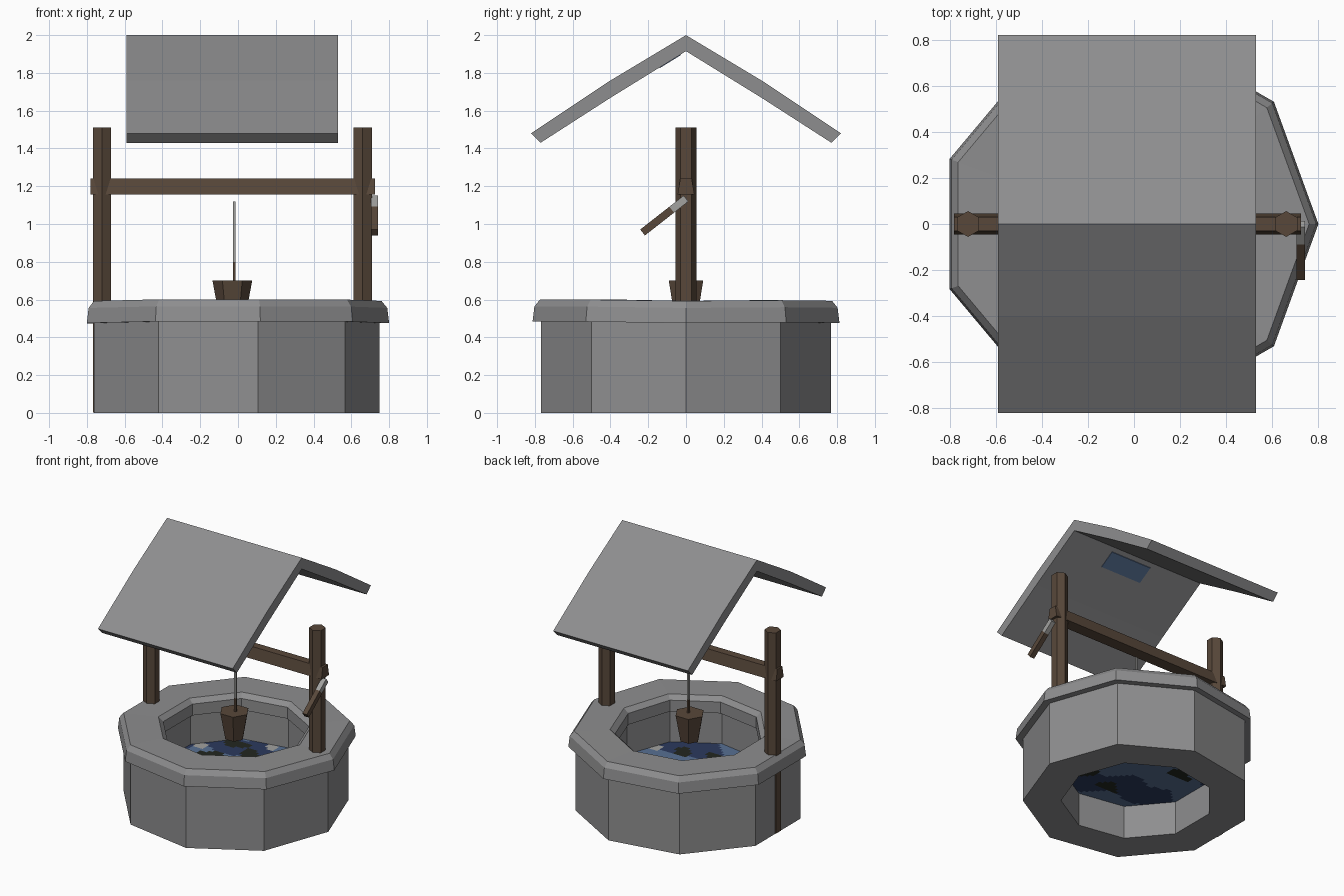
import bpy, bmesh, math, random
from mathutils import Vector

if "Cube" in bpy.data.objects:
    bpy.data.objects.remove(bpy.data.objects["Cube"])

random.seed(4)


def mat(name, r, g, b):
    m = bpy.data.materials.new(name)
    m.diffuse_color = (r, g, b, 1)
    m.use_nodes = True
    m.node_tree.nodes["Principled BSDF"].inputs["Base Color"].default_value = m.diffuse_color
    return m


STONE = mat("stone_grey", 0.27, 0.27, 0.275)
WOOD = mat("dark_wood", 0.098, 0.064, 0.042)
PALE = mat("pale_grey", 0.36, 0.36, 0.35)
BLUE = mat("water_blue", 0.095, 0.16, 0.29)
NAVY = mat("deep_blue", 0.025, 0.042, 0.11)
MOSS = mat("dark_moss", 0.016, 0.02, 0.014)


def finish(name, bm, *mats):
    bmesh.ops.recalc_face_normals(bm, faces=bm.faces)
    me = bpy.data.meshes.new(name)
    bm.to_mesh(me)
    bm.free()
    for m in mats:
        me.materials.append(m)
    ob = bpy.data.objects.new(name, me)
    bpy.context.collection.objects.link(ob)
    return ob


def ring(name, profile, cx, sides, material, jitter=0.0):
    """Revolve a closed (radius, z) profile into a faceted ring."""
    bm = bmesh.new()
    cols = []
    for i in range(sides):
        a = math.tau * i / sides
        dz = random.uniform(-jitter, 0)
        cols.append([bm.verts.new((cx + r * math.cos(a), r * math.sin(a), z + dz))
                     for r, z in profile])
    n = len(profile)
    for i in range(sides):
        p, q = cols[i], cols[(i + 1) % sides]
        for j in range(n):
            k = (j + 1) % n
            bm.faces.new((p[j], q[j], q[k], p[k]))
    return finish(name, bm, material)


def prism(name, x, z0, z1, r0, r1, sides, turn, material):
    """Upright tapered prism."""
    bm = bmesh.new()
    rings = [[bm.verts.new((x + r * math.cos(turn + math.tau * i / sides),
                            r * math.sin(turn + math.tau * i / sides), z))
              for i in range(sides)] for r, z in ((r0, z0), (r1, z1))]
    for i in range(sides):
        j = (i + 1) % sides
        bm.faces.new((rings[0][i], rings[0][j], rings[1][j], rings[1][i]))
    bm.faces.new(rings[0])
    bm.faces.new(rings[1])
    return finish(name, bm, material)


def extrude_x(name, outline, x0, x1, material):
    """Extrude a (y, z) outline along x."""
    bm = bmesh.new()
    f = bm.faces.new([bm.verts.new((x0, y, z)) for y, z in outline])
    new = bmesh.ops.extrude_face_region(bm, geom=[f])["geom"]
    bmesh.ops.translate(bm, vec=(x1 - x0, 0, 0),
                        verts=[v for v in new if isinstance(v, bmesh.types.BMVert)])
    return finish(name, bm, material)


# Stone wall and overhanging rim, nine sides
ring("stone_wall", [(0.78, 0), (0.78, 0.5), (0.52, 0.5), (0.52, 0)], -0.03, 9, STONE)
ring("stone_rim", [(0.825, 0.485), (0.815, 0.565), (0.785, 0.602), (0.54, 0.602),
                   (0.505, 0.57), (0.505, 0.485)], -0.025, 9, STONE, 0.012)

# Water: a grid trimmed to nine sides, coloured in wavy bands with blobs
CX, APOTHEM = -0.03, 0.52 * math.cos(math.pi / 9)
bm = bmesh.new()
bmesh.ops.create_grid(bm, x_segments=44, y_segments=44, size=0.6)
for i in range(9):
    a = math.tau * (i + 0.5) / 9
    d = Vector((math.cos(a), math.sin(a), 0))
    bmesh.ops.bisect_plane(bm, geom=bm.verts[:] + bm.edges[:] + bm.faces[:],
                           plane_co=Vector((CX, 0, 0)) + d * APOTHEM, plane_no=d,
                           clear_outer=True)
bmesh.ops.translate(bm, vec=(0, 0, 0.25), verts=bm.verts)
MOSS_SPOTS = [(-0.26, 0.36), (-0.10, 0.29), (0.21, -0.25), (-0.05, -0.32), (-0.31, 0.13)]
PALE_SPOTS = [(-0.45, 0.21), (-0.05, 0.45), (0.11, 0.38), (0.40, -0.2)]


def near(c, spots, r):
    wob = 1 + 0.35 * math.sin(31 * c.x + 17 * c.y)
    return any(math.hypot((c.x - x) * 0.8, c.y - y) < r * wob for x, y in spots)


for f in bm.faces:
    c = f.calc_center_median()
    band = math.cos(11 * c.y + 0.7 * math.sin(7 * c.x) + 0.4 * math.sin(19 * c.x))
    f.material_index = (2 if near(c, MOSS_SPOTS, 0.06) else
                        3 if near(c, PALE_SPOTS, 0.035) else
                        1 if band < -0.1 else 0)
finish("water", bm, BLUE, NAVY, MOSS, PALE)

# Posts and crossbeam
for side, x in (("left", -0.72), ("right", 0.66)):
    prism(side + "_post", x, 0.002, 1.51, 0.056, 0.056, 6, math.pi / 2, WOOD)
extrude_x("crossbeam", [(-0.045, 1.155), (0.045, 1.155), (0.03, 1.24), (-0.03, 1.24)],
          -0.78, 0.725, WOOD)


# Crank: pale fitting and wooden handle along one slanted line
def crank_part(name, t0, t1, x0, x1, material):
    top, low = Vector((0.0, 1.135)), Vector((-0.23, 0.955))
    d = (low - top).normalized()
    n = Vector((-d.y, d.x)) * 0.02
    a, b = top.lerp(low, t0), top.lerp(low, t1)
    extrude_x(name, [a + n, b + n, b - n, a - n], x0, x1, material)


crank_part("crank_fitting", 0.0, 0.33, 0.705, 0.742, PALE)
crank_part("crank_handle", 0.33, 1.0, 0.705, 0.742, WOOD)

# Bucket on its rope
prism("bucket", -0.03, 0.5, 0.7, 0.068, 0.105, 6, 0, WOOD)
prism("rope_knot", -0.02, 0.69, 0.8, 0.01, 0.01, 4, math.pi / 4, WOOD)
prism("rope", -0.02, 0.8, 1.12, 0.01, 0.01, 4, math.pi / 4, PALE)

# Roof with a slight bend in each slope
half_out = [(0.82, 1.48), (0.40, 1.76)]
half_in = [(0.40, 1.668), (0.77, 1.43)]
outline = (half_out + [(0, 2.0)] + [(-y, z) for y, z in half_out[::-1]]
           + [(-y, z) for y, z in half_in[::-1]] + [(0, 1.915)] + half_in)
extrude_x("roof", outline, -0.59, 0.53, STONE)

# Blue stain under the roof
slope = (1.915 - 1.668) / 0.40
stain = [(y, 1.915 + slope * y - dz) for y, dz in
         ((-0.03, -0.002), (-0.14, -0.002), (-0.14, 0.004), (-0.03, 0.004))]
extrude_x("roof_stain", stain, -0.17, 0.17, BLUE)
